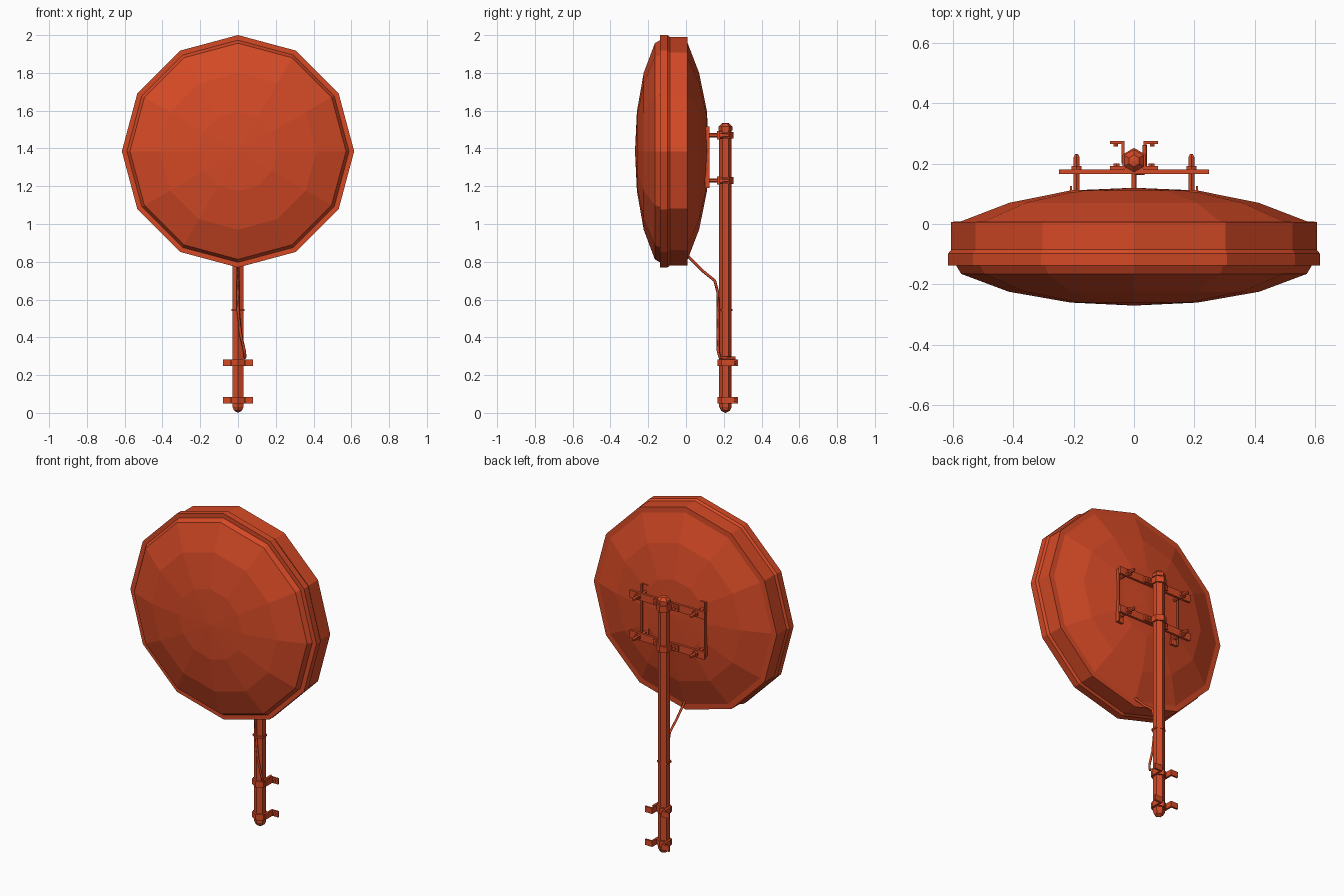
import bpy, bmesh, math
from mathutils import Matrix, Vector

if "Cube" in bpy.data.objects:
    bpy.data.objects.remove(bpy.data.objects["Cube"])

paint = bpy.data.materials.new("orange_red_paint")
paint.use_nodes = True
colour = (0.66, 0.067, 0.019, 1)
paint.diffuse_color = colour
paint.node_tree.nodes["Principled BSDF"].inputs["Base Color"].default_value = colour

DISH_Z = 1.385
POLE_Y = 0.209


def finish(name, bm):
    bmesh.ops.recalc_face_normals(bm, faces=bm.faces)
    mesh = bpy.data.meshes.new(name)
    bm.to_mesh(mesh)
    bm.free()
    mesh.materials.append(paint)
    obj = bpy.data.objects.new(name, mesh)
    bpy.context.scene.collection.objects.link(obj)
    return obj


def box(name, x, y, z):
    """Box from (min, max) ranges."""
    bm = bmesh.new()
    centre = [(a + b) / 2 for a, b in (x, y, z)]
    size = [b - a for a, b in (x, y, z)]
    bmesh.ops.create_cube(bm, size=1, matrix=Matrix.Translation(centre) @ Matrix.Diagonal((*size, 1)))
    return finish(name, bm)


def lathe(name, profile, sides, matrix):
    """Closed turned solid from (radius, height) points; zero radius makes a tip."""
    bm = bmesh.new()
    rings = []
    for r, h in profile:
        if r == 0:
            rings.append([bm.verts.new((0, 0, h))] * sides)
        else:
            steps = [math.tau * i / sides for i in range(sides)]
            rings.append([bm.verts.new((r * math.sin(a), r * math.cos(a), h)) for a in steps])
    for low, high in zip(rings, rings[1:]):
        for i in range(sides):
            j = (i + 1) % sides
            bm.faces.new(list(dict.fromkeys((low[i], low[j], high[j], high[i]))))
    for ring in (rings[0], rings[-1]):
        if ring[0] is not ring[1]:
            bm.faces.new(ring)
    bm.transform(matrix)
    return finish(name, bm)


def upright(x, y):
    return Matrix.Translation((x, y, 0))


def along_y(x, z):
    # Local height runs towards the back (+y)
    return Matrix.Translation((x, 0, z)) @ Matrix.Rotation(-math.pi / 2, 4, "X")


# Dish: bulging front cover, stepped rim and shallow back
dish_profile = [
    (0, -0.27), (0.21, -0.26), (0.415, -0.224), (0.572, -0.165), (0.588, -0.138),
    (0.615, -0.138), (0.615, -0.098), (0.605, -0.085), (0.605, 0.007), (0.572, 0.009),
    (0.413, 0.07), (0.21, 0.111), (0, 0.12),
]
lathe("dish", dish_profile, 12, along_y(0, DISH_Z))

# Hexagonal mast with pointed caps
lathe("mast", [(0, 0), (0.024, 0.012), (0.033, 0.03), (0.033, 1.5), (0, 1.5)], 6, upright(0, POLE_Y))
lathe("mast_cap", [(0.038, 1.495), (0.038, 1.515), (0.02, 1.533), (0, 1.536)], 6, upright(0, POLE_Y))

# Vertical straps on the dish back
for side, s in (("left", 1), ("right", -1)):
    box(side + "_strap", sorted((s * 0.17, s * 0.212)), (0.1, 0.113), (1.19, 1.515))
    box(side + "_strap_lip", sorted((s * 0.205, s * 0.212)), (0.1, 0.125), (1.19, 1.515))

# Horizontal rails, their bolts, and clamps around the mast
for level, z in (("upper", 1.47), ("lower", 1.23)):
    box(level + "_rail", (-0.248, 0.248), (0.165, 0.18), (z - 0.022, z + 0.022))
    lathe(level + "_mast_clamp", [(0.043, z - 0.018), (0.043, z + 0.018)], 6, upright(0, POLE_Y))
    for side, s in (("left", 1), ("right", -1)):
        prefix = level + "_" + side
        lathe(prefix + "_bolt", [(0.011, 0.1), (0.011, 0.222), (0.006, 0.231)], 6, along_y(s * 0.19, z))
        lathe(prefix + "_nut", [(0.019, 0.179), (0.019, 0.192)], 6, along_y(s * 0.19, z))
        box(prefix + "_clamp_ear", sorted((s * 0.03, s * 0.08)), (0.179, 0.192), (z - 0.017, z + 0.017))
        lathe(prefix + "_clamp_bolt", [(0.011, 0.19), (0.011, 0.2)], 6, along_y(s * 0.058, z))

# Wall mounts at the foot of the mast
for level, z in (("upper", 0.265), ("lower", 0.068)):
    low, high = z - 0.017, z + 0.017
    lathe(level + "_mount_collar", [(0.043, low), (0.043, high)], 6, upright(0, POLE_Y))
    for side, s in (("left", 1), ("right", -1)):
        prefix = level + "_" + side
        box(prefix + "_mount_leg", sorted((s * 0.031, s * 0.042)), (0.2, 0.275), (low, high))
        box(prefix + "_mount_foot", sorted((s * 0.031, s * 0.08)), (0.264, 0.275), (low, high))
        lathe(prefix + "_mount_screw", [(0.009, 0.257), (0.009, 0.266)], 6, along_y(s * 0.06, z))

# Cable tie
lathe("cable_tie", [(0.039, 0.54), (0.039, 0.55)], 6, upright(0, POLE_Y - 0.003))

# Cable from the dish underside down the mast and back to the wall
path = [
    (0, -0.01, 0.85), (0, 0.02, 0.82), (0, 0.09, 0.75), (0, 0.152, 0.7), (0, 0.168, 0.64),
    (0, 0.17, 0.545), (0.013, 0.17, 0.42), (0.034, 0.17, 0.33), (0.038, 0.178, 0.295),
    (0.035, 0.2, 0.29), (0.035, 0.262, 0.29),
]
curve = bpy.data.curves.new("cable", "CURVE")
curve.dimensions = "3D"
curve.bevel_depth = 0.0075
curve.bevel_resolution = 0
curve.use_fill_caps = True
spline = curve.splines.new("POLY")
spline.points.add(len(path) - 1)
for point, co in zip(spline.points, path):
    point.co = (*co, 1)
curve.materials.append(paint)
cable = bpy.data.objects.new("cable", curve)
bpy.context.scene.collection.objects.link(cable)
